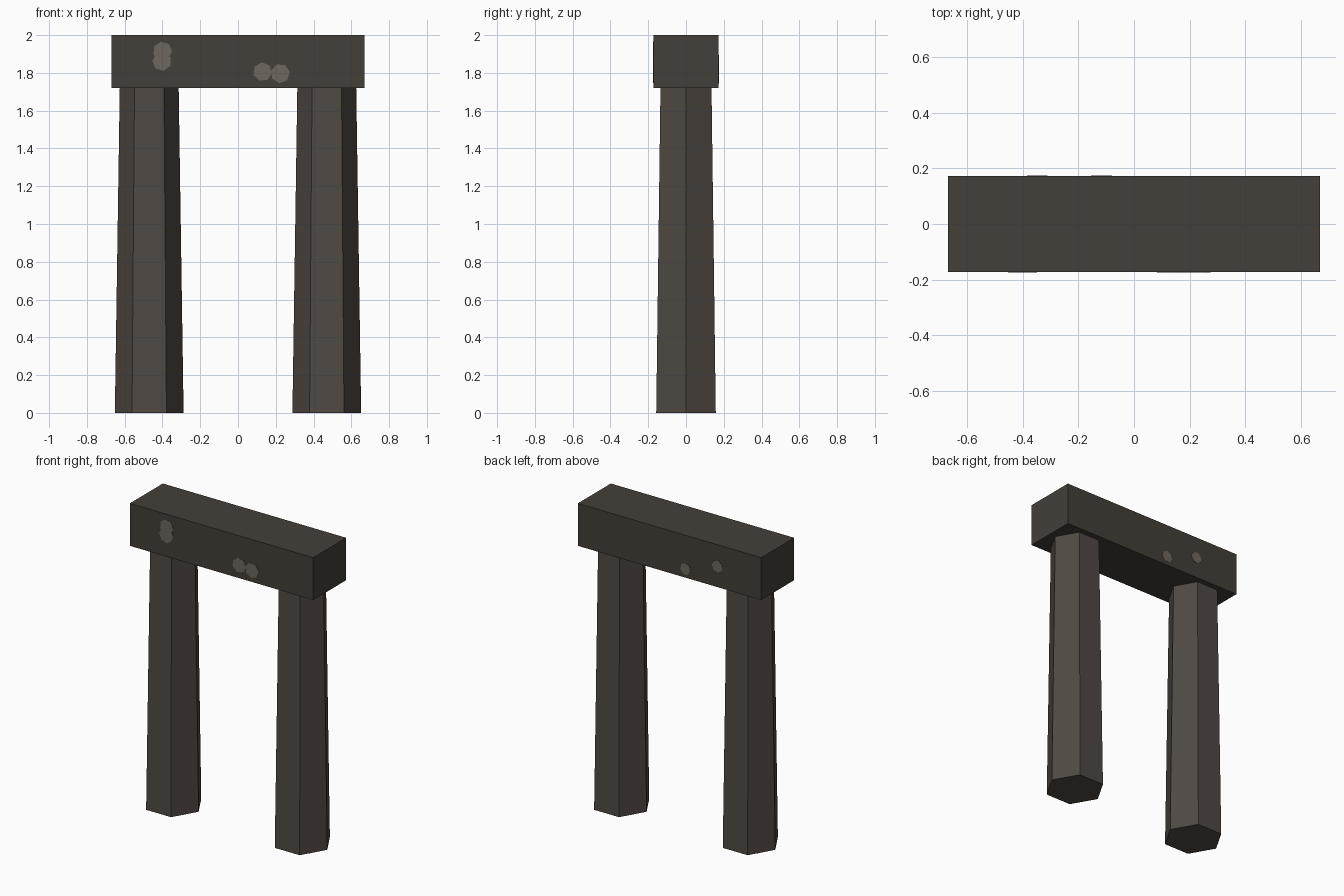
import bpy, bmesh, math
from mathutils import Matrix, Vector

if "Cube" in bpy.data.objects:
    bpy.data.objects.remove(bpy.data.objects["Cube"])


def material(name, rgb):
    m = bpy.data.materials.new(name)
    m.diffuse_color = (*rgb, 1)
    m.use_nodes = True
    m.node_tree.nodes["Principled BSDF"].inputs["Base Color"].default_value = m.diffuse_color
    return m


pillar_mat = material("pillar_stone", (0.08, 0.066, 0.056))
lintel_mat = material("lintel_stone", (0.057, 0.049, 0.040))
lichen_mat = material("lichen", (0.16, 0.135, 0.11))


def finish(bm, name, mat):
    me = bpy.data.meshes.new(name)
    bm.to_mesh(me)
    bm.free()
    me.materials.append(mat)
    ob = bpy.data.objects.new(name, me)
    bpy.context.collection.objects.link(ob)
    return ob


def prism(name, mat, sides, r1, r2, depth, matrix):
    bm = bmesh.new()
    bmesh.ops.create_cone(bm, cap_ends=True, segments=sides, radius1=r1,
                          radius2=r2, depth=depth, matrix=matrix)
    return finish(bm, name, mat)


TOP, LINTEL_H, HALF_Y = 2.0, 0.28, 0.172
PILLAR_H = TOP - LINTEL_H

# Tapered hexagonal pillars, corners pointing along x
for side, label in ((-1, "left"), (1, "right")):
    prism(label + "_pillar", pillar_mat, 6, 0.182, 0.156, PILLAR_H,
          Matrix.Translation((side * 0.47, 0, PILLAR_H / 2))
          @ Matrix.Rotation(math.radians(90), 4, 'Z'))

# Lintel block
bm = bmesh.new()
bmesh.ops.create_cube(bm, size=1, matrix=Matrix.Translation((0, 0, TOP - LINTEL_H / 2))
                      @ Matrix.Diagonal((1.34, 2 * HALF_Y, LINTEL_H, 1)))
finish(bm, "lintel", lintel_mat)

# Thin lichen patches on both faces: x, z, radius, face direction, spin
patches = [
    (-0.40, 1.915, 0.051, -1, 10), (-0.403, 1.861, 0.051, -1, 35),
    (0.130, 1.806, 0.050, -1, 5), (0.224, 1.797, 0.051, -1, 20),
    (-0.117, 1.778, 0.039, 1, 0), (-0.350, 1.857, 0.039, 1, 15),
]
for i, (x, z, r, face, spin) in enumerate(patches):
    lift = HALF_Y - 0.003 + 0.0003 * (i % 2)   # avoids coplanar overlap
    prism(f"lichen_patch_{i + 1}", lichen_mat, 7, r, r, 0.01,
          Matrix.Translation((x, face * lift, z))
          @ Matrix.Rotation(math.radians(90), 4, 'X')
          @ Matrix.Rotation(math.radians(spin), 4, 'Z'))
